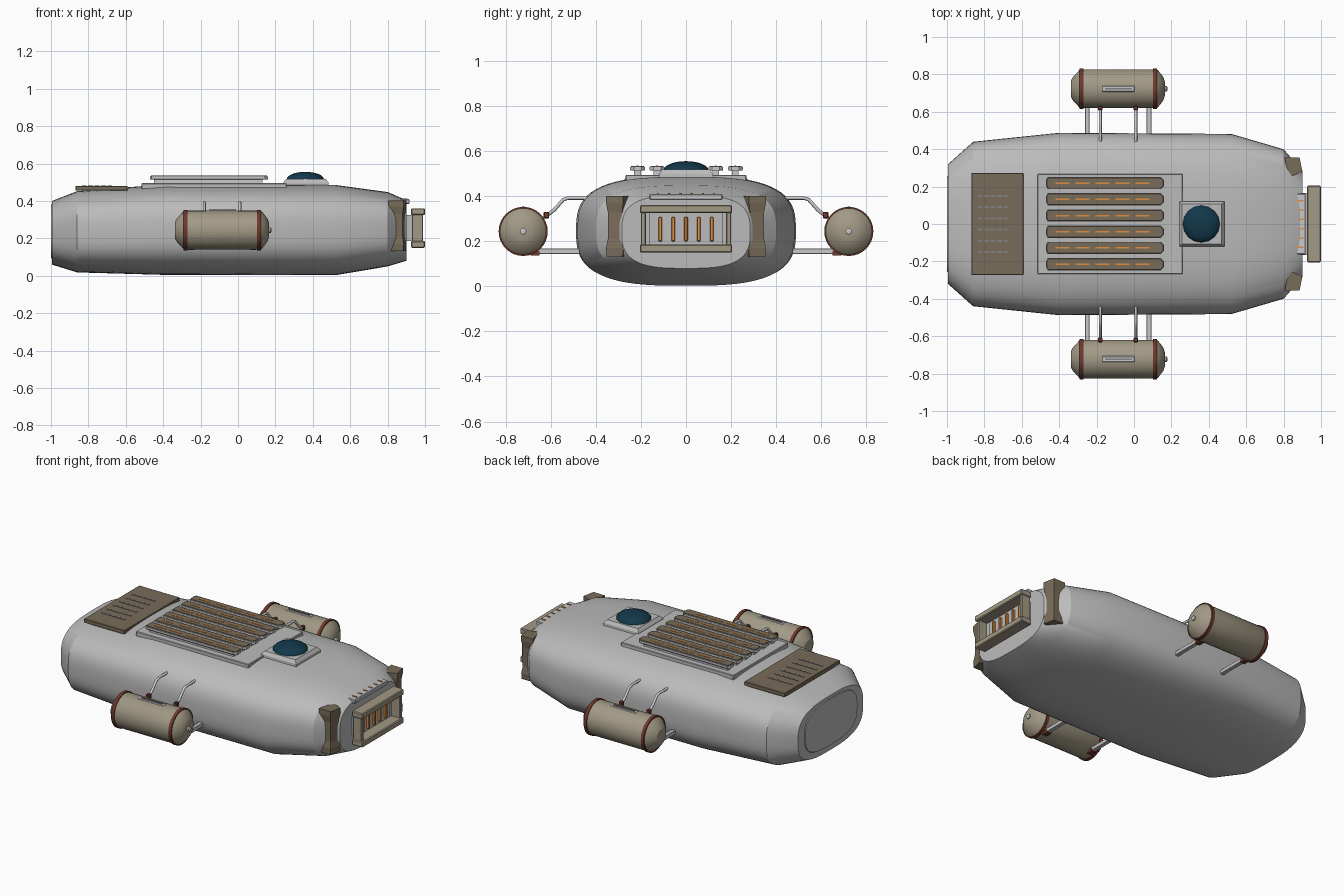
import bpy, bmesh, math
from mathutils import Vector

cube = bpy.data.objects.get("Cube")
if cube:
    bpy.data.objects.remove(cube, do_unlink=True)


def material(name, r, g, b):
    m = bpy.data.materials.new(name)
    m.use_nodes = True
    m.diffuse_color = (r, g, b, 1)
    m.node_tree.nodes["Principled BSDF"].inputs["Base Color"].default_value = (r, g, b, 1)
    return m


GREY = material("hull grey", .5, .5, .5)
STEEL = material("light steel", .58, .58, .6)
BEIGE = material("tank beige", .36, .32, .235)
BROWN = material("panel brown", .19, .15, .1)
RED = material("strap red", .16, .04, .025)
TEAL = material("dome teal", .006, .04, .07)
ORANGE = material("glow orange", .75, .27, .05)
SLOT = material("slot grey", .22, .22, .23)


def finish(name, bm, mat, smooth=None):
    bmesh.ops.recalc_face_normals(bm, faces=bm.faces[:])
    me = bpy.data.meshes.new(name)
    bm.to_mesh(me)
    bm.free()
    me.materials.append(mat)
    ob = bpy.data.objects.new(name, me)
    bpy.context.collection.objects.link(ob)
    if smooth:
        bpy.ops.object.select_all(action='DESELECT')
        ob.select_set(True)
        bpy.context.view_layer.objects.active = ob
        bpy.ops.object.shade_smooth_by_angle(angle=math.radians(smooth))
    return ob


def loft(name, rings, mat, smooth=None):
    """Skin a list of equal-length point rings and cap both ends."""
    bm = bmesh.new()
    vs = [[bm.verts.new(p) for p in ring] for ring in rings]
    n = len(vs[0])
    for a, b in zip(vs, vs[1:]):
        for i in range(n):
            j = (i + 1) % n
            bm.faces.new((a[i], a[j], b[j], b[i]))
    bm.faces.new(vs[0])
    bm.faces.new(vs[-1])
    return finish(name, bm, mat, smooth)


def box(name, x, y, z, mat, bevel=0):
    """Box from (min, max) pairs on each axis."""
    bm = bmesh.new()
    bmesh.ops.create_cube(bm, size=1)
    for v in bm.verts:
        v.co = [(r[0] + r[1]) / 2 + c * (r[1] - r[0]) for r, c in zip((x, y, z), v.co)]
    if bevel:
        bmesh.ops.bevel(bm, geom=bm.edges[:], offset=bevel, segments=1, affect='EDGES')
    return finish(name, bm, mat)


def circle_x(x, y, z, r, n=32):
    return [(x, y + r * math.cos(2 * math.pi * i / n), z + r * math.sin(2 * math.pi * i / n))
            for i in range(n)]


def turned_x(name, y, z, profile, mat):
    """Solid turned about an axis along x; profile is (x, radius) pairs."""
    return loft(name, [circle_x(x, y, z, r) for x, r in profile], mat, 30)


def pipe(name, points, radius, mat):
    cu = bpy.data.curves.new(name, 'CURVE')
    cu.dimensions = '3D'
    cu.bevel_depth = radius
    cu.bevel_resolution = 2
    cu.use_fill_caps = True
    sp = cu.splines.new('POLY')
    sp.points.add(len(points) - 1)
    for p, co in zip(sp.points, points):
        p.co = (*co, 1)
    cu.materials.append(mat)
    ob = bpy.data.objects.new(name, cu)
    bpy.context.collection.objects.link(ob)
    return ob


# Hull: rounded-square sections along x
def section(x, half, low, high, n=64, power=2 / 3):
    ring = []
    for i in range(n):
        a = 2 * math.pi * (i + .5) / n
        c, s = math.cos(a), math.sin(a)
        ring.append((x, half * math.copysign(abs(c) ** power, c),
                     (low + high) / 2 + (high - low) / 2 * math.copysign(abs(s) ** power, s)))
    return ring


stations = [(-.995, .32, .06, .40), (-.86, .44, .018, .453), (-.4, .488, .005, .488),
            (.52, .482, .003, .486), (.8, .4, .05, .448), (.9, .285, .08, .405)]
loft("hull", [section(*s) for s in stations], GREY, 25)
loft("rear_hatch", [section(-.99, .26, .09, .385), section(-1, .255, .095, .38)], GREY)

# Rear deck plate with rows of short slots
box("deck_plate", (-.87, -.59), (-.272, .272), (.455, .48), BROWN, .003)
for row in range(6):
    y = -.15 + row * .06
    for col in range(5):
        x = -.835 + col * .034
        box("deck_slot", (x, x + .026), (y - .005, y + .005), (.478, .483), SLOT)

# Roof rack: base plate and six T-section rails with glowing dashes
box("rack_base", (-.515, .26), (-.268, .268), (.465, .495), GREY, .003)
for i in range(6):
    y = -.215 + i * .0868

    def rail(z, w, x0=-.47, x1=.16):
        c = w * .5
        return [(x0, y - c, z), (x0 + c / 2, y - w, z), (x1 - c, y - w, z), (x1, y - c, z),
                (x1, y + c, z), (x1 - c, y + w, z), (x0 + c / 2, y + w, z), (x0, y + c, z)]

    box("rail_stem", (-.45, .13), (y - .015, y + .015), (.49, .517), STEEL)
    loft("rail", [rail(.514, .03), rail(.518, .033), rail(.53, .033)], STEEL)
    loft("rail_top", [rail(.529, .03, -.467, .157), rail(.535, .028, -.465, .155)], BROWN)
    for k in range(5):
        x = -.42 + k * .107
        box("rail_dash", (x, x + .075), (y - .004, y + .004), (.533, .537), ORANGE)

# Lookout dome on a sloped square base
def square(z, h):
    return [(.363 + a * h, b * h, z) for a, b in ((-1, -1), (1, -1), (1, 1), (-1, 1))]


loft("dome_base", [square(.465, .123), square(.5, .12), square(.518, .106)], GREY)
bm = bmesh.new()
bmesh.ops.create_uvsphere(bm, u_segments=16, v_segments=12, radius=1)
for v in bm.verts:
    v.co = (.36 + .1 * v.co.x, .1 * v.co.y, .515 + .041 * v.co.z)
finish("dome", bm, TEAL, 30)

# Nose grille: frame, backing and glowing bars
box("grille_mount", (.88, .93), (-.165, .165), (.185, .325), GREY)
for z in (.15, .325):
    box("grille_beam", (.925, 1), (-.205, .205), (z, z + .036), BEIGE, .005)
for s in (1, -1):
    y = sorted((s * .178, s * .2))
    box("grille_side", (.93, .99), y, (.17, .34), BEIGE, .003)
for i in range(5):
    y = (i - 2) * .057
    box("grille_bar", (.925, .945), (y - .008, y + .008), (.2, .308), ORANGE, .003)

# Upper nose vent
box("nose_vent", (.85, .918), (-.162, .162), (.385, .41), STEEL, .004)
for i in range(6):
    y = (i - 2.5) * .05
    box("vent_slot", (.858, .905), (y - .004, y + .004), (.408, .414), ORANGE)

# Waisted corner bumpers
corner = [(.805, .355), (.885, .355), (.9, .28), (.83, .25)]
levels = [(.133, .95), (.17, 1), (.21, .84), (.33, .84), (.37, 1), (.402, 1)]
for s in (1, -1):
    loft("corner_bumper", [[(.855 + (x - .855) * k, s * (.305 + (y - .305) * k), z)
                            for x, y in corner] for z, k in levels], BROWN)

# Side tanks with straps, handle slots and struts
for s in (1, -1):
    cy, cz = s * .723, .244
    turned_x("side_tank", cy, cz, [(-.337, .045), (-.325, .065), (-.292, .1), (-.285, .104),
                                   (.12, .104), (.13, .097), (.157, .062), (.166, .035)], BEIGE)
    for x in (-.291, .102):
        turned_x("tank_strap", cy, cz, [(x, .1), (x, .109), (x + .02, .109), (x + .02, .1)], RED)
    turned_x("tank_valve", cy, cz, [(.16, .014), (.175, .014), (.178, .009)], STEEL)
    box("handle_recess", (-.172, .004), (cy - .016, cy + .016), (.335, .35), STEEL, .003)
    box("tank_handle", (-.155, -.012), (cy - .005, cy + .005), (.345, .354), SLOT)
    for x in (-.25, .08):
        box("lower_strut", (x - .013, x + .013), sorted((s * .44, s * .7)), (.143, .168), STEEL, .003)
        box("strut_pad", (x - .016, x + .016), sorted((s * .65, s * .69)), (.138, .158), RED)
    for x in (-.18, .01):
        pipe("upper_strut", [(x, s * .44, .392), (x, s * .525, .392), (x, s * .545, .385),
                             (x, s * .585, .34), (x, s * .63, .305)], .008, STEEL)
        box("strut_collar", (x - .012, x + .012), sorted((s * .608, s * .632)), (.302, .33), RED, .003)
